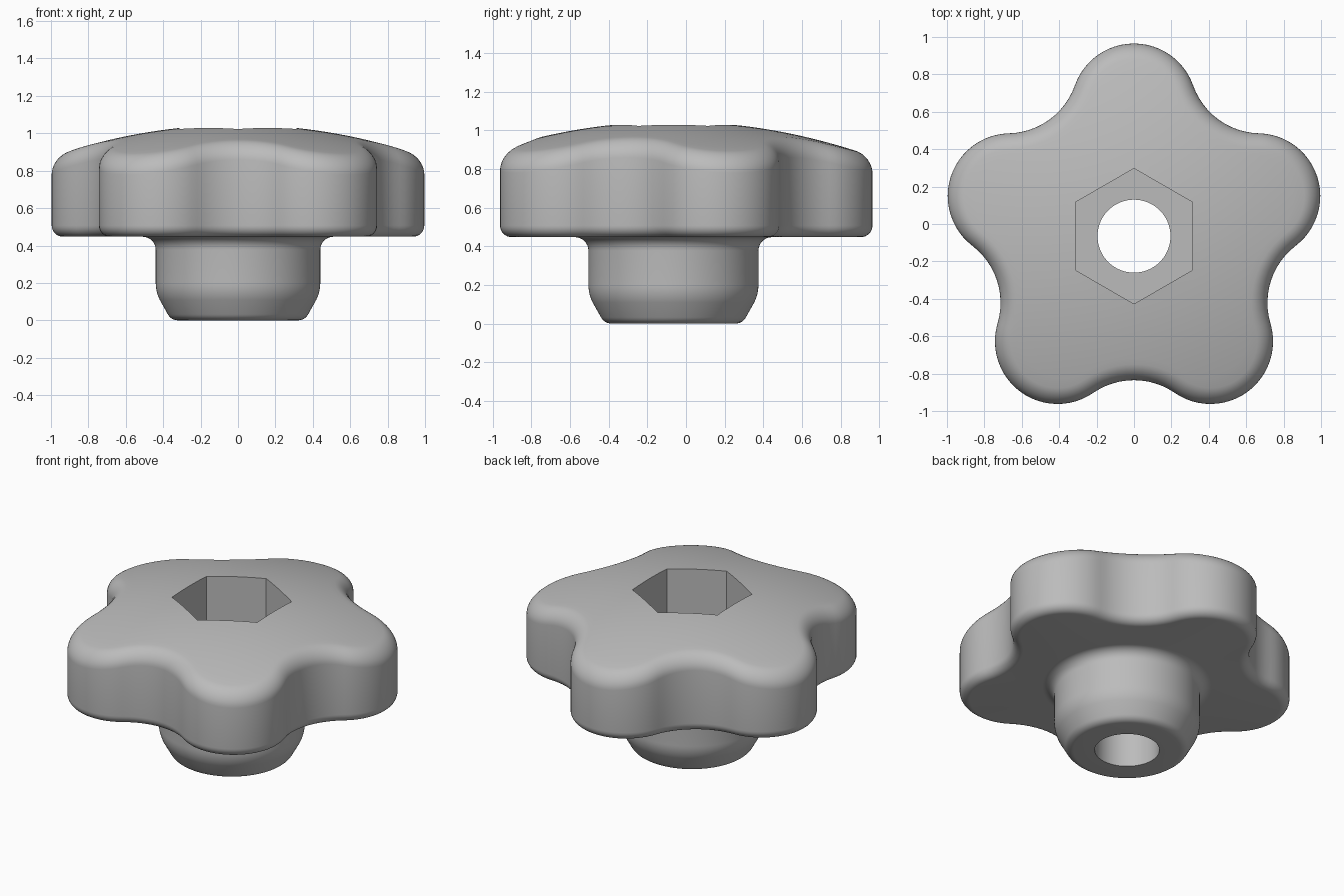
import bpy, bmesh, math
from math import sin, cos, pi, tau

if "Cube" in bpy.data.objects:
    bpy.data.objects.remove(bpy.data.objects["Cube"], do_unlink=True)

CENTRE_Y = -0.065
LOBE_D, LOBE_R = 0.695, 0.335        # lobe arc centre distance and radius
VALLEY_D, VALLEY_R = 1.154, 0.384    # concave arc between lobes
BASE_Z, HOLE_R, HEX_R, HEX_FLOOR = 0.447, 0.195, 0.362, 0.45
LOBES, LOBE_SEG, VALLEY_SEG = 5, 24, 12

# Tangent angles where the lobe and valley arcs meet
half = pi / LOBES
dx = VALLEY_D * cos(half) - LOBE_D
dy = VALLEY_D * sin(half)
lobe_half = math.atan2(dy, dx)
valley_half = lobe_half - half


def star(inset):
    """Five-lobed outline made of tangent arcs, moved inward by inset."""
    pts = []
    for k in range(LOBES):
        a = pi / 2 + k * tau / LOBES
        for i in range(LOBE_SEG):
            t = a + lobe_half * (2 * i / LOBE_SEG - 1)
            r = LOBE_R - inset
            pts.append((LOBE_D * cos(a) + r * cos(t), LOBE_D * sin(a) + r * sin(t)))
        b = a + half
        for i in range(VALLEY_SEG):
            t = b + pi + valley_half * (1 - 2 * i / VALLEY_SEG)
            r = VALLEY_R + inset
            pts.append((VALLEY_D * cos(b) + r * cos(t), VALLEY_D * sin(b) + r * sin(t)))
    return pts


def dome(x, y):
    return 1.045 - 0.17 * (x * x + y * y)


angles = [math.atan2(y, x) for x, y in star(0)]


def circle(r, z):
    return [(r * cos(a), r * sin(a), z) for a in angles]


def hexagon():
    """Hexagon with corners on the y axis, sampled at the outline angles."""
    pts = []
    for a in angles:
        off = (a - pi / 2 + pi / 6) % (pi / 3) - pi / 6
        r = HEX_R * cos(pi / 6) / cos(pi / 6 - abs(off))
        pts.append((r * cos(a), r * sin(a)))
    for k in range(6):
        c = (HEX_R * cos(pi / 2 + k * pi / 3), HEX_R * sin(pi / 2 + k * pi / 3))
        near = min(range(len(pts)), key=lambda i: math.dist(pts[i], c))
        pts[near] = c
    return pts


def arc(cx, cz, r, start, end, n):
    """Profile arc as (radius, z) pairs, angles in degrees."""
    out = []
    for i in range(n + 1):
        t = math.radians(start + (end - start) * i / n)
        out.append((cx + r * cos(t), cz + r * sin(t)))
    return out


loops = []
hex_pts = hexagon()

# Hexagonal socket and through hole
loops.append([(x, y, dome(x, y)) for x, y in hex_pts])
loops.append([(x, y, HEX_FLOOR) for x, y in hex_pts])
loops.append(circle(HOLE_R, HEX_FLOOR))
loops.append(circle(HOLE_R, 0))

# Hub: rounded foot, taper, straight wall, flare into the underside
hub = arc(0.322, 0.06, 0.06, -90, -27, 6)
hub += arc(0.24, 0.2, 0.2, -27, 0, 6)
hub += arc(0.51, BASE_Z - 0.07, 0.07, 180, 90, 8)
loops += [circle(r, z) for r, z in hub]

# Head: rounded lower edge, wall, rounded upper edge following the dome
LOW, TOP, STEPS = 0.06, 0.085, 8
for i in range(STEPS + 1):
    t = pi / 2 * i / STEPS
    z = BASE_Z + LOW * (1 - cos(t))
    loops.append([(x, y, z) for x, y in star(LOW * (1 - sin(t)))])
for i in range(STEPS + 1):
    t = pi / 2 * i / STEPS
    loops.append([(x, y, dome(x, y) - TOP * (1 - sin(t)))
                  for x, y in star(TOP * (1 - cos(t)))])

# Domed top running in to the socket
rim = star(TOP)
RINGS = 10
for i in range(1, RINGS):
    f = i / RINGS
    ring = []
    for (x, y), (hx, hy) in zip(rim, hex_pts):
        px, py = x + (hx - x) * f, y + (hy - y) * f
        ring.append((px, py, dome(px, py)))
    loops.append(ring)

# Join the loops into one closed skin
bm = bmesh.new()
rows = [[bm.verts.new((x, y + CENTRE_Y, z)) for x, y, z in loop] for loop in loops]
n = len(angles)
for k, row in enumerate(rows):
    nxt = rows[(k + 1) % len(rows)]
    for i in range(n):
        j = (i + 1) % n
        bm.faces.new((row[i], row[j], nxt[j], nxt[i]))
bmesh.ops.recalc_face_normals(bm, faces=bm.faces)
mesh = bpy.data.meshes.new("star_knob")
bm.to_mesh(mesh)
bm.free()

grey = bpy.data.materials.new("mid grey")
grey.use_nodes = True
colour = (0.5, 0.5, 0.5, 1)
grey.diffuse_color = colour
grey.node_tree.nodes["Principled BSDF"].inputs["Base Color"].default_value = colour
mesh.materials.append(grey)

knob = bpy.data.objects.new("star_knob", mesh)
bpy.context.collection.objects.link(knob)
bpy.ops.object.select_all(action="DESELECT")
knob.select_set(True)
bpy.context.view_layer.objects.active = knob
bpy.ops.object.shade_smooth_by_angle(angle=math.radians(30))
